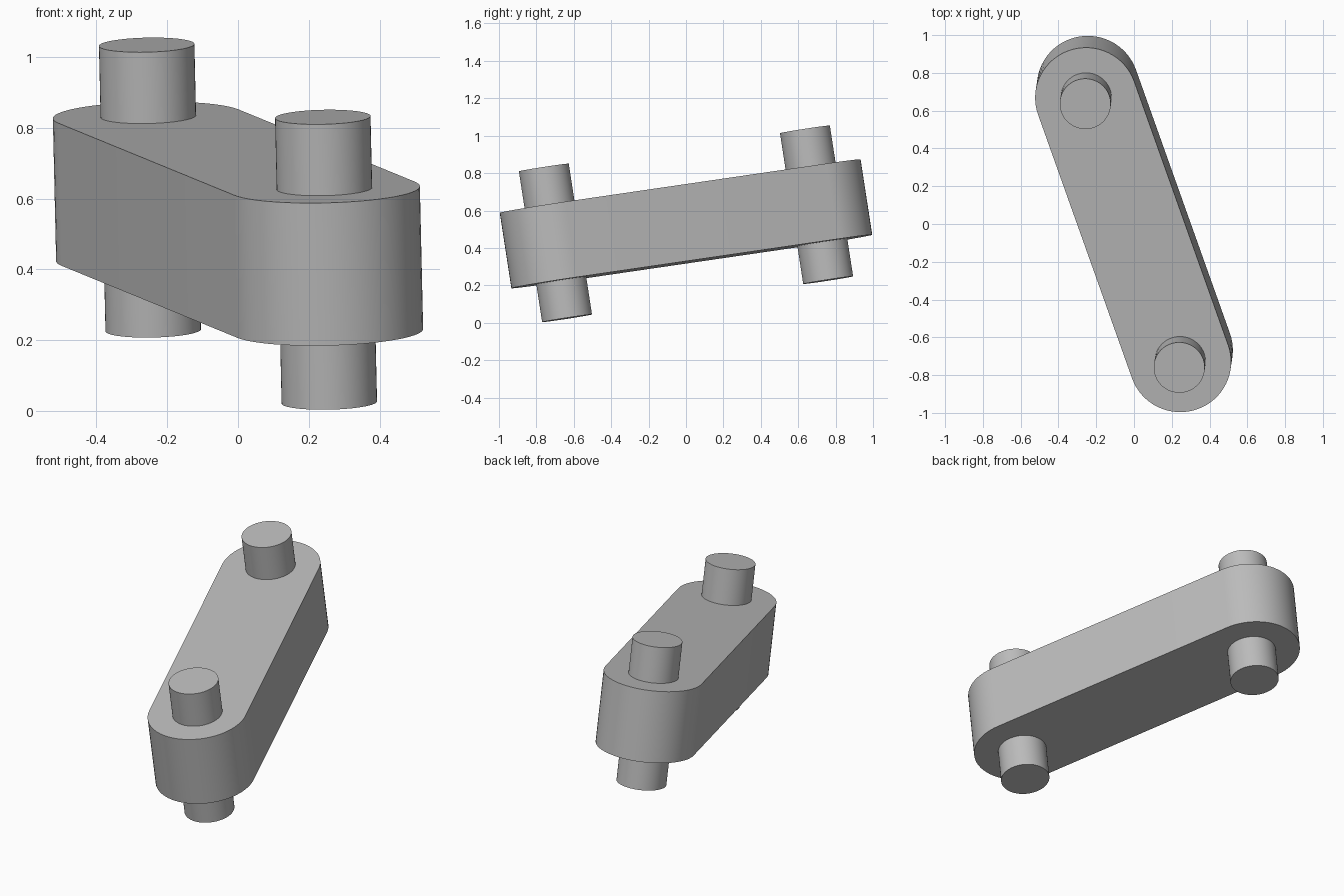
import bpy, bmesh, math
from mathutils import Vector, Matrix

default = bpy.data.objects.get("Cube")
if default:
    bpy.data.objects.remove(default)

PIN_R, PIN_LEN = 0.135, 0.816
LINK_R, LINK_H = 0.27, 0.408
HALF_SPAN = 0.748
SEGMENTS = 64

grey = bpy.data.materials.new("plain grey")
grey.use_nodes = True
colour = (0.5, 0.5, 0.5, 1)
grey.diffuse_color = colour
grey.node_tree.nodes["Principled BSDF"].inputs["Base Color"].default_value = colour

# Tilted frame: local x runs along the link, local z along the pins
along = Vector((-0.498, 1.397, 0.204)).normalized()
up = Vector((-0.020, -0.12, 0.807))
up = (up - along * up.dot(along)).normalized()
side = up.cross(along)
frame = Matrix((along, side, up)).transposed().to_4x4()
frame.translation = (0, 0, 0.529)


def arc(cx, radius, start, sweep, count):
    return [(cx + radius * math.cos(start + sweep * i / count),
             radius * math.sin(start + sweep * i / count)) for i in range(count + 1)]


def prism(name, outline, z0, z1):
    """Extrude a closed outline between two heights in the tilted frame."""
    bm = bmesh.new()
    base = bm.faces.new([bm.verts.new((x, y, z0)) for x, y in outline])
    top = bmesh.ops.extrude_face_region(bm, geom=[base], use_keep_orig=True)
    moved = [v for v in top["geom"] if isinstance(v, bmesh.types.BMVert)]
    bmesh.ops.translate(bm, verts=moved, vec=(0, 0, z1 - z0))
    bmesh.ops.recalc_face_normals(bm, faces=bm.faces)
    mesh = bpy.data.meshes.new(name)
    bm.to_mesh(mesh)
    bm.free()
    mesh.materials.append(grey)
    obj = bpy.data.objects.new(name, mesh)
    obj.matrix_world = frame
    bpy.context.collection.objects.link(obj)
    bpy.ops.object.select_all(action="DESELECT")
    obj.select_set(True)
    bpy.context.view_layer.objects.active = obj
    bpy.ops.object.shade_smooth_by_angle(angle=math.radians(30))


# Link plate with rounded ends
half = SEGMENTS // 2
stadium = (arc(HALF_SPAN, LINK_R, -math.pi / 2, math.pi, half)
           + arc(-HALF_SPAN, LINK_R, math.pi / 2, math.pi, half))
prism("link_plate", stadium, -LINK_H / 2, LINK_H / 2)

# Pins pass through both ends: an upper and a lower stub at each
for end, cx in (("back", HALF_SPAN), ("front", -HALF_SPAN)):
    circle = arc(cx, PIN_R, 0, math.tau, SEGMENTS)[:-1]
    prism(end + "_pin_upper", circle, LINK_H / 2, PIN_LEN / 2)
    prism(end + "_pin_lower", circle, -PIN_LEN / 2, -LINK_H / 2)
